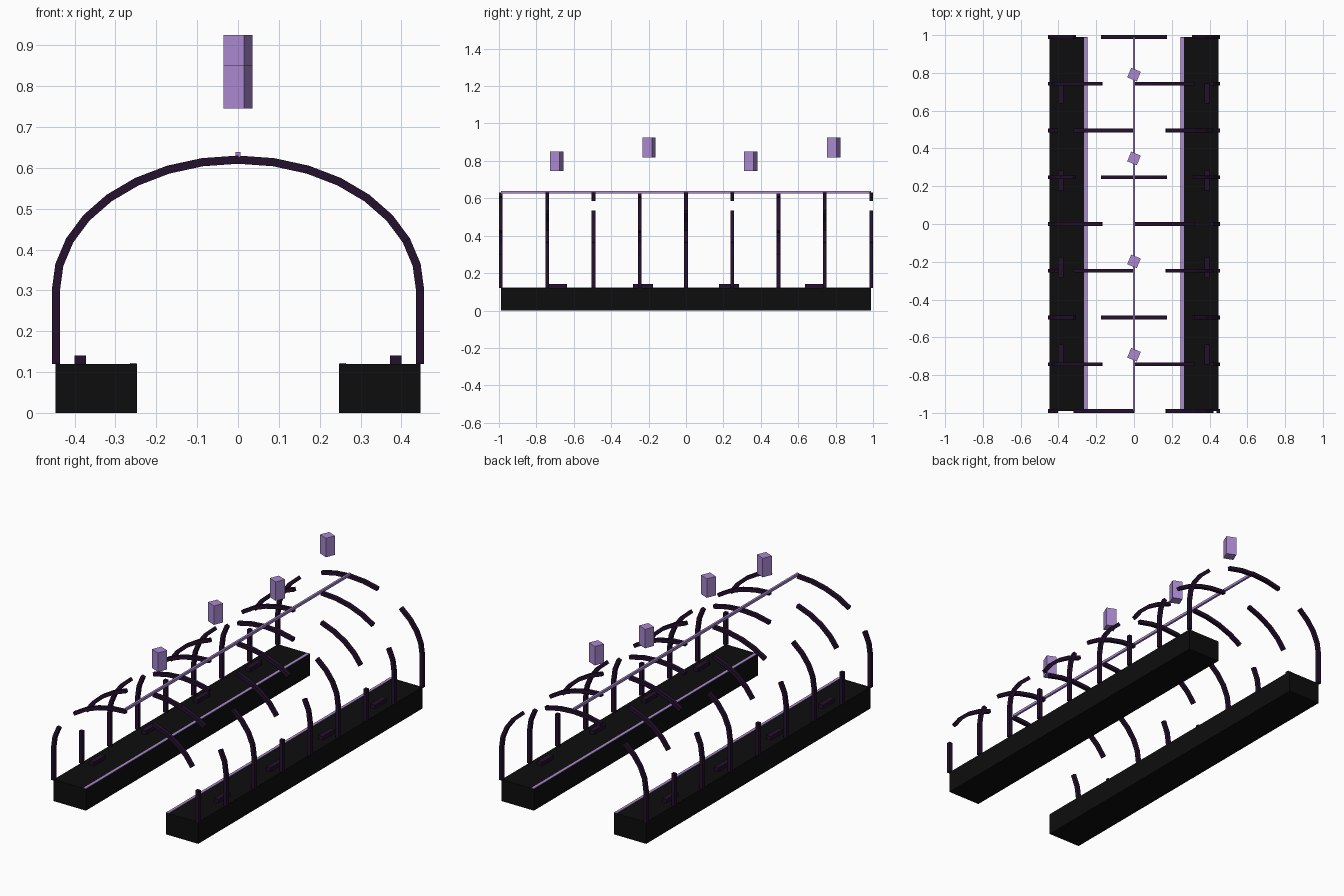
import bpy, bmesh, math
from mathutils import Matrix, Vector

if "Cube" in bpy.data.objects:
    bpy.data.objects.remove(bpy.data.objects["Cube"])


def material(name, rgb):
    m = bpy.data.materials.new(name)
    m.diffuse_color = (*rgb, 1)
    m.use_nodes = True
    m.node_tree.nodes["Principled BSDF"].inputs["Base Color"].default_value = m.diffuse_color
    return m


BLACK = material("near black", (0.004, 0.004, 0.004))
DARK = material("dark plum", (0.017, 0.005, 0.026))
LILAC = material("lilac", (0.40, 0.25, 0.63))


def add_box(bm, center, size, rot=Matrix.Identity(4)):
    mat = Matrix.Translation(center) @ rot @ Matrix.Diagonal((*size, 1))
    bmesh.ops.create_cube(bm, size=1, matrix=mat)


def finish(bm, name, mat):
    me = bpy.data.meshes.new(name)
    bm.to_mesh(me)
    bm.free()
    me.materials.append(mat)
    ob = bpy.data.objects.new(name, me)
    bpy.context.collection.objects.link(ob)
    return ob


def box(name, center, size, mat, rot=Matrix.Identity(4)):
    bm = bmesh.new()
    add_box(bm, center, size, rot)
    return finish(bm, name, mat)


# Side walls, inner edge strips and low benches
for side, label in ((-1, "left"), (1, "right")):
    box(label + "_wall", (side * 0.347, 0, 0.06), (0.2, 1.98, 0.12), BLACK)
    box(label + "_edge_strip", (side * 0.256, 0, 0.1205), (0.016, 1.976, 0.003), LILAC)
    for i in range(4):
        box(f"{label}_bench_{i + 1}", (side * 0.386, -0.69 + 0.46 * i, 0.13),
            (0.028, 0.105, 0.022), DARK)

# Broken arch ribs: straight posts plus staggered runs of arc segments
RX, RZ, SPRING, STEPS, T = 0.446, 0.32, 0.30, 16, 0.02


def arc(i):
    a = math.pi * i / STEPS
    return Vector((-RX * math.cos(a), 0, SPRING + RZ * math.sin(a)))


for j in range(9):
    y = -0.99 + 0.2475 * j
    bm = bmesh.new()
    for side in (-1, 1):
        add_box(bm, (side * RX, y, 0.21), (T, T, 0.18))
    for i in range(STEPS):
        if (i + 2 * j + 2) % 6 >= 4:      # gap in the arch
            continue
        p, q = arc(i), arc(i + 1)
        d, mid = q - p, (p + q) / 2
        add_box(bm, (mid.x, y, mid.z), (d.length * 1.03, T, T),
                Matrix.Rotation(-math.atan2(d.z, d.x), 4, 'Y'))
    finish(bm, f"arch_rib_{j + 1}", DARK)

# Ridge bar along the crown
box("ridge_bar", (0, 0, 0.632), (0.012, 1.98, 0.014), LILAC)

# Floating lantern blocks, twisted and alternating in height
twist = Matrix.Rotation(math.radians(-22.4), 4, 'Z')
for i, (y, z) in enumerate(((-0.692, 0.798), (-0.198, 0.872), (0.347, 0.798), (0.791, 0.872))):
    box(f"lantern_{i + 1}", (0, y, z), (0.055, 0.055, 0.106), LILAC, twist)
